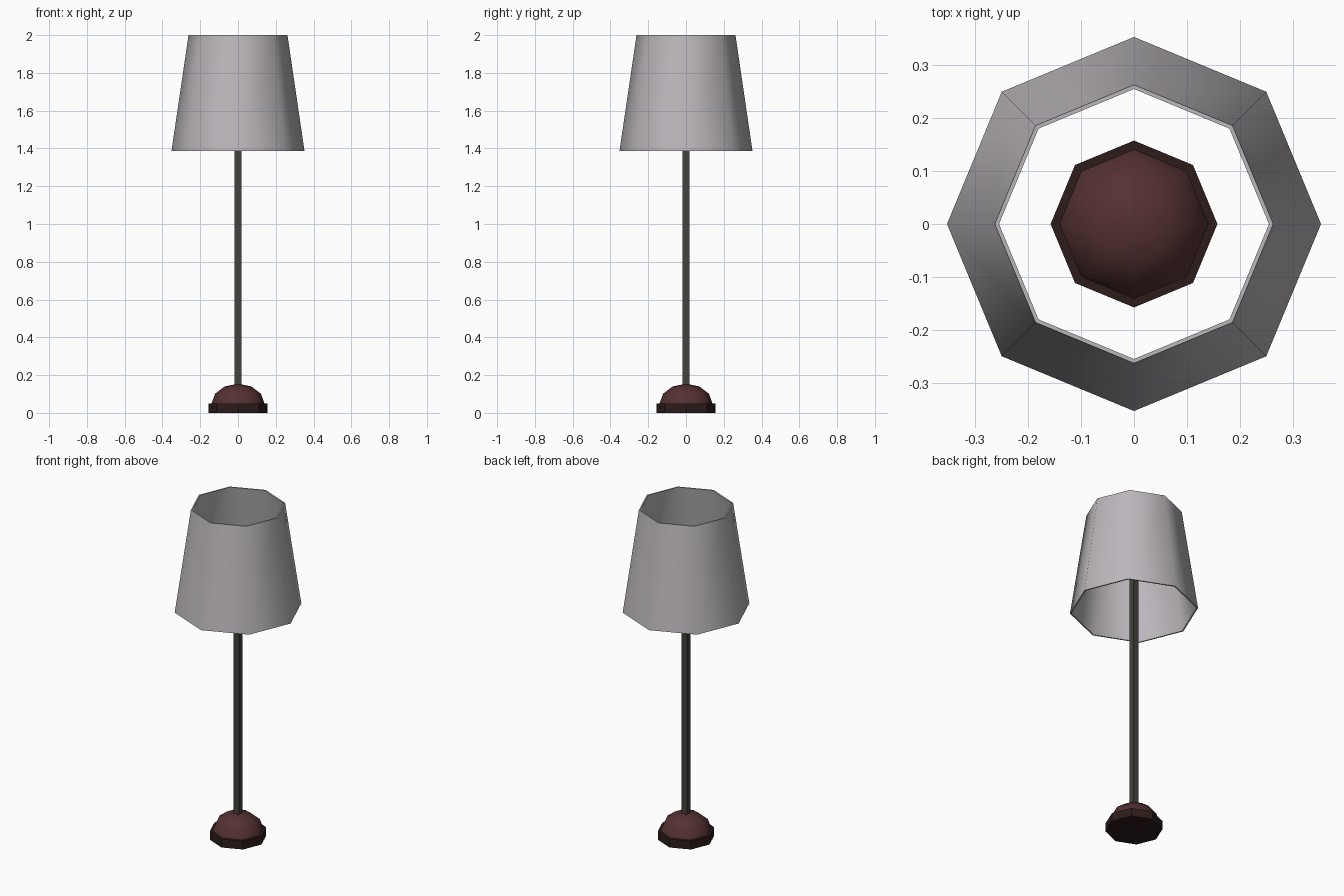
import bpy, bmesh, math

if "Cube" in bpy.data.objects:
    bpy.data.objects.remove(bpy.data.objects["Cube"])


def material(name, rgb):
    m = bpy.data.materials.new(name)
    m.diffuse_color = (*rgb, 1)
    m.use_nodes = True
    m.node_tree.nodes["Principled BSDF"].inputs["Base Color"].default_value = m.diffuse_color
    return m


def lathe(name, profile, sides, mat, closed=False, turn=0.0, smooth=None):
    """Spin (radius, z) points into a faceted body; radius 0 makes a pole."""
    bm = bmesh.new()
    rings = []
    for r, z in profile:
        if r == 0:
            rings.append([bm.verts.new((0, 0, z))] * sides)
        else:
            rings.append([bm.verts.new((r * math.cos(turn + math.tau * i / sides),
                                        r * math.sin(turn + math.tau * i / sides), z))
                          for i in range(sides)])
    pairs = list(zip(rings, rings[1:]))
    if closed:
        pairs.append((rings[-1], rings[0]))
    for a, b in pairs:
        for i in range(sides):
            j = (i + 1) % sides
            bm.faces.new(list(dict.fromkeys((a[i], a[j], b[j], b[i]))))
    mesh = bpy.data.meshes.new(name)
    bm.to_mesh(mesh)
    bm.free()
    obj = bpy.data.objects.new(name, mesh)
    bpy.context.collection.objects.link(obj)
    mesh.materials.append(mat)
    if smooth:
        bpy.ops.object.select_all(action='DESELECT')
        obj.select_set(True)
        bpy.context.view_layer.objects.active = obj
        bpy.ops.object.shade_smooth_by_angle(angle=math.radians(smooth))
    return obj


wood = material("dark_wood", (0.025, 0.012, 0.01))
red = material("red_brown", (0.09, 0.03, 0.03))
metal = material("dark_metal", (0.06, 0.055, 0.045))
fabric = material("shade_fabric", (0.5, 0.47, 0.5))

# Octagonal foot
lathe("base_plate", [(0, 0), (0.157, 0), (0.157, 0.05), (0, 0.05)], 8, wood)

# Flattened half-sphere on the foot
dome = [(0.14 * math.cos(math.radians(a)), 0.05 + 0.104 * math.sin(math.radians(a)))
        for a in (0, 30, 60)] + [(0, 0.154)]
lathe("base_dome", dome, 8, red, smooth=60)

# Square open tube
lathe("pole", [(0.0255, 0.13), (0.0255, 1.68)], 4, metal, turn=math.pi / 4)

# Tapered shade with a thin wall, open at both ends
lathe("lamp_shade", [(0.352, 1.387), (0.262, 2.0), (0.254, 2.0), (0.344, 1.387)],
      8, fabric, closed=True, smooth=60)
